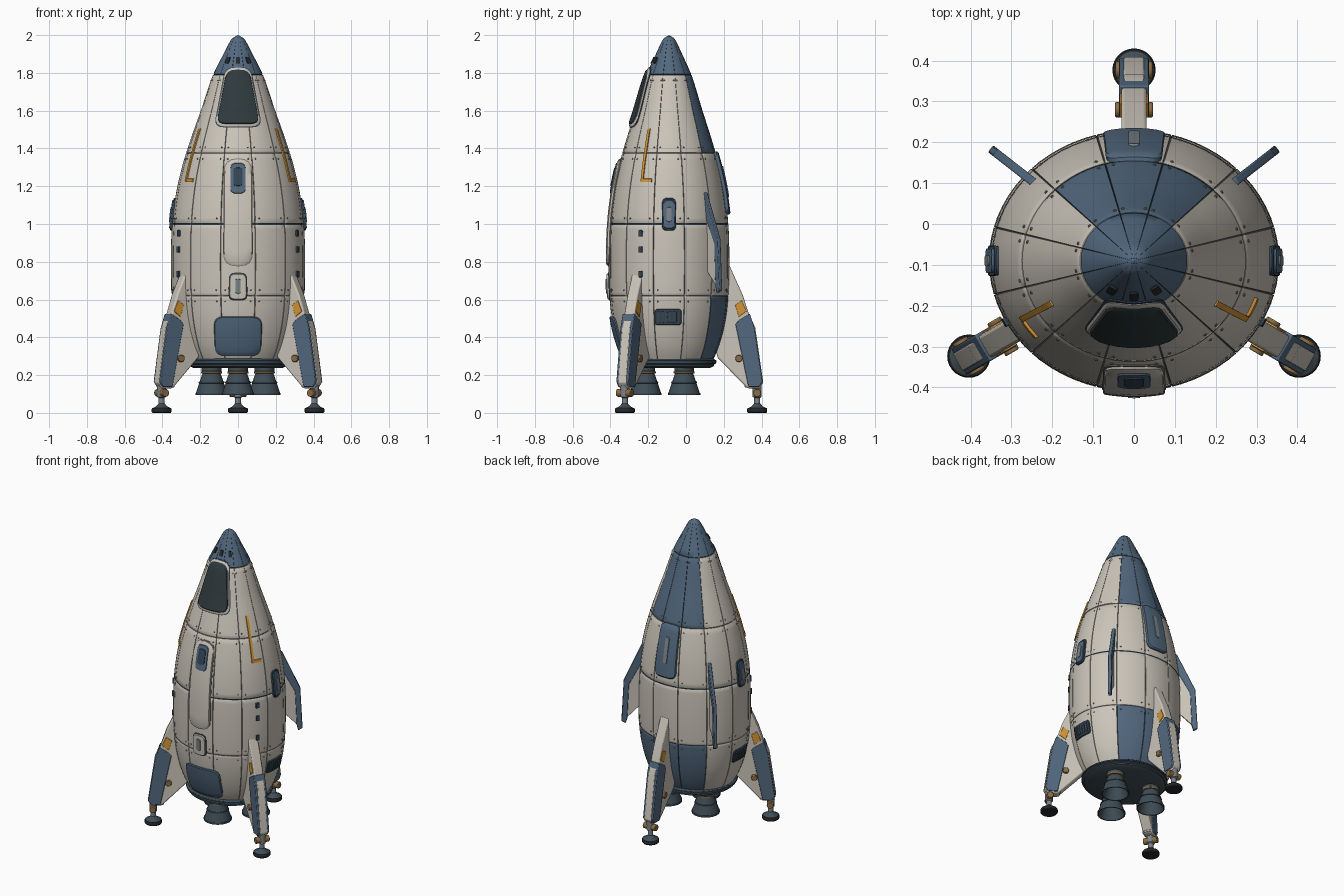
import bpy, bmesh, math
from mathutils import Vector, Matrix

if "Cube" in bpy.data.objects:
    bpy.data.objects.remove(bpy.data.objects["Cube"])

CY, SQ = -0.09, 0.9          # hull axis offset in y, and hull depth/width ratio


def material(name, r, g, b):
    m = bpy.data.materials.new(name)
    m.diffuse_color = (r, g, b, 1)
    m.use_nodes = True
    m.node_tree.nodes["Principled BSDF"].inputs["Base Color"].default_value = m.diffuse_color
    return m


WHITE = material("warm white", .60, .56, .49)
BLUE = material("slate blue", .085, .14, .21)
NAVY = material("dark navy", .035, .06, .09)
GLASS = material("dark glass", .028, .042, .046)
METAL = material("gunmetal", .05, .075, .092)
BLACK = material("black rubber", .018, .021, .024)
STEEL = material("steel", .20, .23, .25)
BRASS = material("brass", .26, .15, .055)
AMBER = material("amber", .66, .30, .035)
SEAM = material("seam grey", .22, .205, .185)


def finish(name, bm, mats, bevel=0, angle=35):
    bmesh.ops.remove_doubles(bm, verts=bm.verts, dist=1e-5)
    bmesh.ops.recalc_face_normals(bm, faces=bm.faces)
    me = bpy.data.meshes.new(name)
    bm.to_mesh(me)
    bm.free()
    for m in mats:
        me.materials.append(m)
    for p in me.polygons:
        p.use_smooth = True
    me.set_sharp_from_angle(angle=math.radians(angle))
    ob = bpy.data.objects.new(name, me)
    bpy.context.collection.objects.link(ob)
    if bevel:
        mod = ob.modifiers.new("bevel", "BEVEL")
        mod.width, mod.segments = bevel, 2
    return ob


# Hull half-width by height
PROFILE = [(.27, .252), (.33, .285), (.42, .317), (.52, .339), (.62, .350), (.75, .355), (.9, .354),
           (1.0, .349), (1.1, .338), (1.2, .321), (1.3, .297), (1.375, .275), (1.5, .233), (1.6, .197),
           (1.7, .164), (1.79, .132), (1.9, .077), (1.96, .046), (1.985, .028), (2.0, 0)]


def radius(z):
    P = PROFILE
    z = min(max(z, P[0][0]), 2.0)
    i = max(k for k in range(len(P) - 1) if P[k][0] <= z)
    slope = lambda k: ((P[min(k + 1, len(P) - 1)][1] - P[max(k - 1, 0)][1]) /
                       (P[min(k + 1, len(P) - 1)][0] - P[max(k - 1, 0)][0]))
    (z0, r0), (z1, r1) = P[i], P[i + 1]
    h = z1 - z0
    s = (z - z0) / h
    return ((2*s**3 - 3*s*s + 1) * r0 + (s**3 - 2*s*s + s) * h * slope(i)
            + (3*s*s - 2*s**3) * r1 + (s**3 - s*s) * h * slope(i + 1))


def hull_point(t, z, off=0):
    r = radius(z) + off
    return Vector((r * math.cos(t), CY + SQ * r * math.sin(t), z))


def skin(bm, rings):
    """Join equal closed rings of points with quads."""
    vs = [[bm.verts.new(p) for p in ring] for ring in rings]
    n = len(vs[0])
    return [(i, j, bm.faces.new((vs[i][j], vs[i][(j+1) % n], vs[i+1][(j+1) % n], vs[i+1][j])))
            for i in range(len(vs) - 1) for j in range(n)]


# Hull with grooved panel seams and blue panels
RINGS = (.62, 1.0, 1.375, 1.79)
zs = [(z, 0) for z in [.27 + .0305 * k for k in range(56)] + [1.965, 1.975, 1.985, 1.993, 1.998, 2.0]
      if z <= 2 and min(abs(z - q) for q in RINGS) > .008]
zs += [(q + d, q if d <= 0 else 0) for q in RINGS for d in (-.004, 0, .004)]
zs.sort()
angs = []
for k in range(12):
    a = 15 + 30 * k
    angs += [(a - .35, 1), (a, 1), (a + .35, 0)] + [(a + d, 0) for d in (5, 10, 15, 20, 25)]
is_ring = lambda z: any(abs(z - q) < 1e-6 for q in RINGS)
rings = []
for z, _ in zs:
    ring = []
    for a, _ in angs:
        deep = is_ring(z) or a % 30 == 15
        ring.append(hull_point(math.radians(a), z, -min(.004, radius(z) * .03) if deep else 0))
    rings.append(ring)
bm = bmesh.new()
for i, j, f in skin(bm, rings):
    z, a = (zs[i][0] + zs[i + 1][0]) / 2, (angs[j][0] + 1e-3) % 360
    blue = z > 1.79 or (45 <= a + .01 < 135 and (z > 1.375 or z < .62))
    groove = zs[i][1] or angs[j][1]
    f.material_index = (2 if blue or abs(z - 1) < .004 else 3) if groove else int(blue)
finish("hull", bm, [WHITE, BLUE, NAVY, SEAM], angle=50)

# Rivets along the seams
bm = bmesh.new()
for z in (.59, .65, 1.03, 1.345, 1.405, 1.76):
    for k in range(12):
        for d in (-4, 4):
            p = hull_point(math.radians(15 + 30 * k + d), z)
            bmesh.ops.create_icosphere(bm, subdivisions=1, radius=.0045, matrix=Matrix.Translation(p))
finish("hull_rivets", bm, [SEAM])


def rounded(pts, r):
    """Round polygon corners and resample the long edges."""
    out = []
    for i, p in enumerate(pts):
        p, a, b = Vector(p), Vector(pts[i - 1]), Vector(pts[(i + 1) % len(pts)])
        s = p + (a - p).normalized() * min(r, (a - p).length * .49)
        e = p + (b - p).normalized() * min(r, (b - p).length * .49)
        out += [s * (1-t)**2 + p * 2*t*(1-t) + e * t*t for t in (0, .25, .5, .75, 1)]
    res = []
    for i, p in enumerate(out):
        q = out[(i + 1) % len(out)]
        n = max(1, math.ceil((q - p).length / .03))
        res += [p.lerp(q, k / n) for k in range(n)]
    return res


def patch(name, deg, pts, r, thick, mat, base=-.012):
    """Raised plate that follows the hull; pts are (sideways, height)."""
    pts = rounded(pts, r)
    c = sum(pts, Vector((0, 0))) / len(pts)
    t0 = math.radians(deg)

    def ring(s, off):
        res = []
        for p in pts:
            q = c + (p - c) * s
            res.append(hull_point(t0 + math.asin(q.x / radius(q.y)), q.y, off))
        return res
    bm = bmesh.new()
    skin(bm, [ring(1, base), ring(1, thick * .6), ring(.95, thick), ring(.75, thick), ring(.5, thick),
              ring(.25, thick), ring(1e-6, thick)])
    return finish(name, bm, [mat])


def box(w0, z0, w1, z1, u=0):
    return [(u - w0, z0), (u + w0, z0), (u + w1, z1), (u - w1, z1)]


# Front: canopy, door, service hatch, lower panel, nose sensors
patch("canopy_gasket", 270, box(.126, 1.512, .066, 1.832), .05, .006, NAVY)
patch("canopy_frame", 270, box(.121, 1.517, .062, 1.828), .05, .011, WHITE)
patch("canopy_glass", 270, box(.110, 1.528, .055, 1.818), .045, .017, GLASS)
patch("door_gasket", 270, box(.079, .776, .074, 1.348), .07, .005, SEAM)
patch("door", 270, box(.075, .78, .07, 1.343), .07, .016, WHITE)
patch("door_window_frame", 270, box(.040, 1.16, .038, 1.325), .03, .021, BLUE)
patch("door_window", 270, box(.024, 1.20, .024, 1.30), .02, .025, NAVY)
patch("service_hatch_gasket", 270, box(.050, .595, .047, .742), .03, .005, NAVY)
patch("service_hatch", 270, box(.045, .60, .042, .737), .028, .014, WHITE)
patch("service_hatch_handle", 270, box(.014, .63, .014, .71), .012, .02, STEEL)
patch("lower_front_panel", 270, box(.118, .30, .126, .51), .05, .014, BLUE)
for i, d in enumerate((-34, 0, 34)):
    patch(f"nose_sensor_{i}", 270 + d, box(.011, 1.85, .010, 1.885), .008, .007, BLACK)

# Back hatch
patch("back_hatch", 90, box(.075, 1.05, .066, 1.385), .04, .018, BLUE)
patch("back_hatch_slot", 90, box(.013, 1.14, .013, 1.31), .012, .023, STEEL)

# Side windows, vents, sensor blocks and amber marks
for side, deg in (("right", 0), ("left", 180)):
    sg = 1 if deg == 0 else -1
    patch(side + "_window_rim", deg, box(.042, .965, .040, 1.138), .03, .009, NAVY)
    patch(side + "_window", deg, box(.034, .975, .032, 1.128), .025, .014, BLUE)
    patch(side + "_window_slot", deg, box(.014, 1.01, .014, 1.09), .012, .018, STEEL)
    patch(side + "_vent", deg, box(.078, .465, .078, .55, -.005 * sg), .02, .009, NAVY)
    for k in range(6):
        patch(f"{side}_vent_slat_{k}", deg, box(.006, .478, .006, .537, -.005 * sg + (k - 2.5) * .022),
              .004, .014, METAL)
    for k, z in enumerate((.95, .865, .735)):
        patch(f"{side}_sensor_{k}", deg - 28 * sg, box(.012, z - .017, .012, z + .017), .005, .008, NAVY)
    patch(side + "_mark_upright", deg - 30 * sg if sg > 0 else 210, box(.008, 1.222, .008, 1.505), .002, .007, AMBER)
    patch(side + "_mark_foot", deg - 30 * sg if sg > 0 else 210, box(.027, 1.222, .027, 1.24, .035), .002, .007, AMBER)


def lathe(name, prof, loc, mat, n=32, sy=1):
    bm = bmesh.new()
    skin(bm, [[(loc[0] + r * math.cos(2*math.pi*k/n), loc[1] + sy * r * math.sin(2*math.pi*k/n), loc[2] + z)
               for k in range(n)] for r, z in prof])
    return finish(name, bm, [mat])


# Base ring and engines
lathe("base_ring", [(0, .29), (.25, .29), (.265, .28), (.268, .262), (.256, .256), (.256, .248),
                    (.235, .238), (0, .238)], (0, CY, 0), METAL, 64, .93)
lathe("base_band", [(.25, .285), (.271, .277), (.271, .268), (.25, .26)], (0, CY, 0), NAVY, 64, .93)
for i, (x, y) in enumerate(((0, -.215), (.14, -.01), (-.14, -.01))):
    lathe(f"nozzle_{i}", [(0, .245), (.052, .245), (.052, .222), (.045, .215), (.055, .19), (.068, .15),
                          (.083, .105), (.086, .105), (.086, .094), (.079, .094), (.062, .14), (.04, .2),
                          (0, .205)], (x, y, 0), METAL)
    lathe(f"nozzle_collar_{i}", [(.04, .222), (.055, .22), (.055, .21), (.04, .206)], (x, y, 0), BRASS)
    lathe(f"nozzle_rib_{i}", [(.055, .168), (.067, .166), (.069, .158), (.058, .154)], (x, y, 0), NAVY)


def frame(deg):
    """Radial frame about the hull axis: x outward, y sideways, z up."""
    return Matrix.Translation((0, CY, 0)) @ Matrix.Rotation(math.radians(deg), 4, 'Z')


def prism(name, pts, width, deg, mat, bevel=.004):
    """Upright radial plate; pts are (distance from axis, height)."""
    bm = bmesh.new()
    M = frame(deg)
    f = bm.faces.new([bm.verts.new(M @ Vector((r, -width / 2, z))) for r, z in pts])
    ext = bmesh.ops.extrude_face_region(bm, geom=[f])["geom"]
    d = M.to_3x3() @ Vector((0, width, 0))
    bmesh.ops.translate(bm, vec=d, verts=[v for v in ext if isinstance(v, bmesh.types.BMVert)])
    return finish(name, bm, [mat], bevel)


def pin(name, r, z, rad, length, deg, mat):
    bm = bmesh.new()
    bmesh.ops.create_cone(bm, cap_ends=True, segments=20, radius1=rad, radius2=rad, depth=length,
                          matrix=frame(deg) @ Matrix.Translation((r, 0, z)) @ Matrix.Rotation(math.pi/2, 4, 'X'))
    return finish(name, bm, [mat], .003)


# Landing legs
LEG = [(.28, .80), (.318, .785), (.39, .625), (.45, .44), (.492, .16), (.475, .13), (.415, .13),
       (.385, .16), (.255, .295), (.24, .40), (.27, .70)]
COVER = [(.352, .47), (.372, .492), (.428, .525), (.453, .45), (.496, .165), (.478, .138), (.42, .138)]
MARK = [(.35, .572), (.385, .595), (.41, .538), (.37, .508)]
for side, deg in (("back", 90), ("left", 210), ("right", 330)):
    foot = frame(deg) @ Vector((.467, 0, 0))
    prism(side + "_leg", LEG, .062, deg, WHITE, .008)
    prism(side + "_leg_cover", COVER, .074, deg, BLUE)
    prism(side + "_leg_core", [(.40, .135), (.435, .50), (.457, .45), (.499, .16), (.478, .128)], .05, deg, WHITE)
    prism(side + "_leg_mark", MARK, .07, deg, AMBER, .002)
    pin(side + "_leg_pivot", .37, .288, .019, .092, deg, BRASS)
    pin(side + "_foot_knuckle", .467, .106, .021, .09, deg, BRASS)
    lathe(side + "_foot_strut", [(0, .16), (.024, .16), (.024, .085), (.016, .08), (.016, .02), (0, .02)],
          foot, STEEL, 20)
    lathe(side + "_foot_collar", [(0, .052), (.014, .052), (.03, .034), (.046, .026), (.046, .018), (0, .018)],
          foot, METAL, 28)
    lathe(side + "_foot_pad", [(0, .026), (.05, .026), (.053, .02), (.053, .006), (.048, 0), (0, 0)],
          foot, BLACK, 28)

# Rear fins
FIN = [(.27, 1.11), (.31, 1.12), (.41, .91), (.425, .66), (.335, .75), (.27, .79)]
EDGE = [(.28, 1.17), (.32, 1.165), (.432, .92), (.446, .65), (.42, .635), (.41, .67), (.40, .895), (.28, 1.12)]
for side, deg in (("right", 38), ("left", 142)):
    prism(side + "_fin", FIN, .014, deg, WHITE, .003)
    prism(side + "_fin_edge", EDGE, .021, deg, BLUE)
